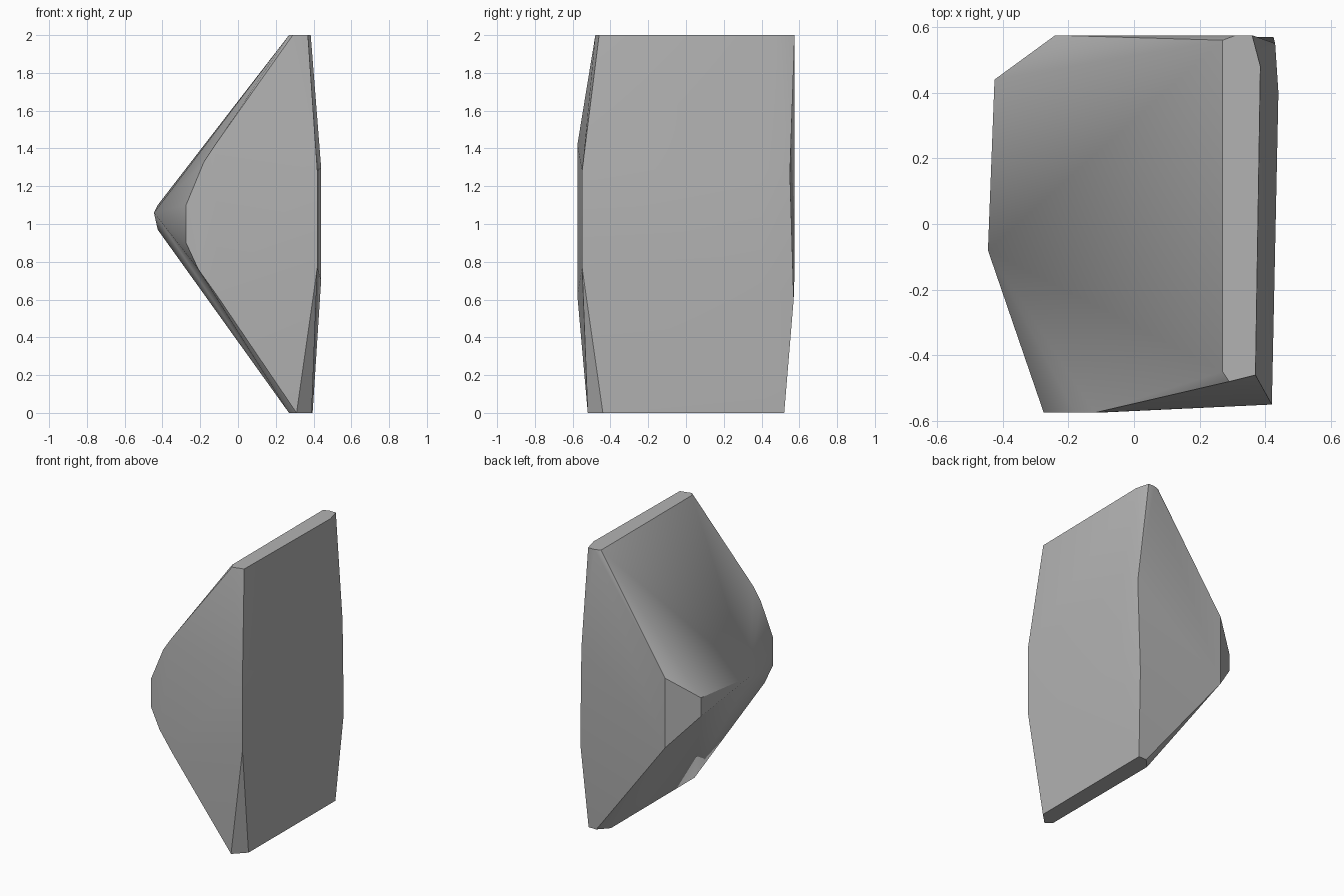
import bpy, bmesh, math
from mathutils import Vector

cube = bpy.data.objects.get("Cube")
if cube:
    bpy.data.objects.remove(cube, do_unlink=True)

# Stone colour
stone = bpy.data.materials.new("stone_grey")
stone.use_nodes = True
grey = (0.45, 0.45, 0.45, 1)
stone.diffuse_color = grey
shader = stone.node_tree.nodes["Principled BSDF"]
shader.inputs["Base Color"].default_value = grey
shader.inputs["Roughness"].default_value = 0.9

# Corner outlines of the flat ends (x, y)
top = [(.27, -.45), (.29, -.48), (.37, -.46), (.385, .48),
       (.36, .575), (.31, .575), (.27, .56)]
bottom = [(.27, -.48), (.31, -.52), (.39, -.44), (.395, .39),
          (.395, .52), (.335, .52), (.27, .45)]
# Corners of the ridge, front and back facets (x, y, z)
ridge = [(-.445, -.08, 1.06), (-.425, .44, 1.1), (-.425, .44, .97)]
front = [(-.275, -.575, 1.1), (-.275, -.575, .9), (-.18, -.575, 1.33),
         (-.12, -.575, 1.42), (-.21, -.575, .76), (-.11, -.575, .62)]
back = [(-.24, .575, 1.24), (-.24, .575, .75), (.425, .57, .6)]
# Corners of the broad flat side
side = [(.42, -.55, .77), (.42, -.55, 1.28), (.44, .4, .7), (.44, .4, 1.3)]
notch = Vector((.43, .58, 1.27))

points = [(x, y, 2) for x, y in top] + [(x, y, 0) for x, y in bottom]
points += ridge + front + back + side + [tuple(notch)]

# Wrap the corners in a faceted skin
bm = bmesh.new()
for p in points:
    bm.verts.new(p)
bmesh.ops.convex_hull(bm, input=bm.verts[:])
loose = [v for v in bm.verts if not v.link_faces]
bmesh.ops.delete(bm, geom=loose, context='VERTS')

# Shallow dent on the rear edge
for v in bm.verts:
    if (v.co - notch).length < .001:
        v.co.y = .55
bmesh.ops.dissolve_limit(bm, angle_limit=math.radians(2),
                         verts=bm.verts[:], edges=bm.edges[:])
bmesh.ops.recalc_face_normals(bm, faces=bm.faces[:])

mesh = bpy.data.meshes.new("rock")
bm.to_mesh(mesh)
bm.free()
mesh.materials.append(stone)
rock = bpy.data.objects.new("rock", mesh)
bpy.context.collection.objects.link(rock)

# Soft facets with crisp main edges
bpy.ops.object.select_all(action='DESELECT')
rock.select_set(True)
bpy.context.view_layer.objects.active = rock
bpy.ops.object.shade_smooth_by_angle(angle=math.radians(30))
